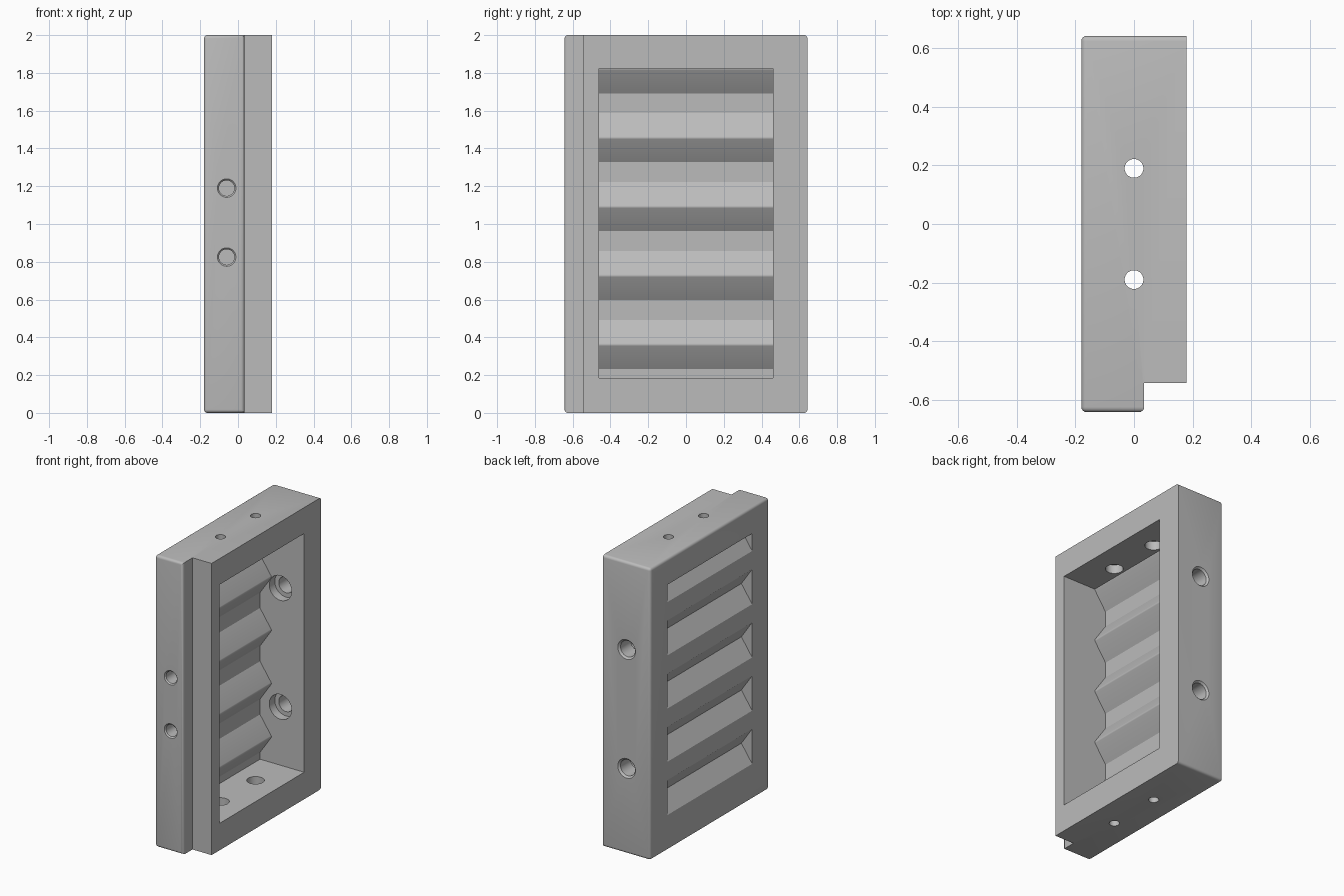
import bpy
import bmesh
from math import atan2, cos, sin, pi
from mathutils import Matrix, Vector

cube = bpy.data.objects.get("Cube")
if cube:
    bpy.data.objects.remove(cube, do_unlink=True)

grey = bpy.data.materials.new("plain grey")
grey.use_nodes = True
colour = (0.5, 0.5, 0.5, 1)
grey.diffuse_color = colour
grey.node_tree.nodes["Principled BSDF"].inputs["Base Color"].default_value = colour

# Overall sizes
X, Y, Z = 0.18, 0.643, 2.0
OPEN_Y, OPEN_LOW, OPEN_TOP = 0.46, 0.185, 1.822
STEP_X, STEP_Y = 0.035, -0.543
PITCH, HALF = 0.365, 0.13
SHEET_X, PEAK_X = -0.155, -0.066
RIDGES = [OPEN_TOP - PITCH * i for i in range(5)]


def make_object(name, bm):
    bmesh.ops.recalc_face_normals(bm, faces=bm.faces)
    mesh = bpy.data.meshes.new(name)
    bm.to_mesh(mesh)
    bm.free()
    mesh.materials.append(grey)
    ob = bpy.data.objects.new(name, mesh)
    bpy.context.collection.objects.link(ob)
    return ob


def prism(points, offset):
    """Closed outline swept along an offset vector."""
    bm = bmesh.new()
    face = bm.faces.new([bm.verts.new(p) for p in points])
    swept = bmesh.ops.extrude_face_region(bm, geom=[face])["geom"]
    verts = [g for g in swept if isinstance(g, bmesh.types.BMVert)]
    bmesh.ops.translate(bm, verts=verts, vec=offset)
    return bm


def cut(target, cutter):
    mod = target.modifiers.new("cut", "BOOLEAN")
    mod.operation, mod.solver, mod.object = "DIFFERENCE", "EXACT", cutter
    bpy.context.view_layer.objects.active = target
    bpy.ops.object.modifier_apply(modifier=mod.name)
    bpy.data.objects.remove(cutter, do_unlink=True)


def drill(target, start, end, r1, r2=None):
    """Round hole from start to end, tapered when r2 is given."""
    a, b = Vector(start), Vector(end)
    turn = (b - a).to_track_quat("Z", "Y").to_matrix().to_4x4()
    bm = bmesh.new()
    bmesh.ops.create_cone(bm, cap_ends=True, segments=40, radius1=r1,
                          radius2=r1 if r2 is None else r2, depth=(b - a).length,
                          matrix=Matrix.Translation((a + b) / 2) @ turn)
    cut(target, make_object("hole_cutter", bm))


# Body block with a rebate along one front edge
outline = [(-X, -Y), (STEP_X, -Y), (STEP_X, STEP_Y), (X, STEP_Y), (X, Y), (-X, Y)]
bm = prism([(x, y, 0) for x, y in outline], (0, 0, Z))


def rounded(edge):
    a, b = (v.co for v in edge.verts)
    inside = any(abs(v.y - STEP_Y) < 0.01 for v in (a, b))
    return not inside and not (a.x > 0.1 and b.x > 0.1)


bmesh.ops.bevel(bm, geom=[e for e in bm.edges if rounded(e)], offset=0.018,
                segments=4, profile=0.5, affect="EDGES", clamp_overlap=True)
body = make_object("louvred_frame", bm)

# Deep opening whose far wall follows the zigzag louvres
lean = atan2(PEAK_X - SHEET_X, HALF)
radius = 0.014
centre_x = PEAK_X - radius / cos(lean)
profile = [(X + 0.1, OPEN_LOW), (X + 0.1, OPEN_TOP)]
for i, z in enumerate(RIDGES):
    if i:
        profile.append((SHEET_X, z + HALF))
    for k in (3, 1, -1, -3):
        angle = lean * k / 3
        if i or k < 0:
            profile.append((centre_x + radius * cos(angle), z + radius * sin(angle)))
        elif k == 1:
            profile.append((centre_x + radius, z))
    profile.append((SHEET_X, z - HALF))
profile.append((SHEET_X, OPEN_LOW))
bm = prism([(x, -OPEN_Y, z) for x, z in profile], (0, 2 * OPEN_Y, 0))
cut(body, make_object("opening_cutter", bm))

# Outer louvre grooves, the top one being half height
slope = HALF / (PEAK_X - SHEET_X)
tip = PEAK_X - 0.032
mouth = -X - 0.05
for i, z in enumerate(RIDGES):
    half = (tip - mouth) * slope
    groove = [(tip, z), (mouth, z - half), (mouth, z + half if i else z)]
    bm = prism([(x, -OPEN_Y, h) for x, h in groove], (0, 2 * OPEN_Y, 0))
    cut(body, make_object("groove_cutter", bm))

# Screw holes through the top and bottom, counterbored inside
for y in (-0.19, 0.19):
    for outer, inner in ((Z, OPEN_TOP), (0, OPEN_LOW)):
        way = 1 if outer > inner else -1
        drill(body, (0, y, inner - way * 0.001), (0, y, outer + way * 0.05), 0.032)
        drill(body, (0, y, inner - way * 0.001), (0, y, inner + way * 0.06), 0.055)

# Counterbored holes through the back
for z in (0.585, 1.4):
    drill(body, (0, OPEN_Y - 0.001, z), (0, Y + 0.05, z), 0.055)
    drill(body, (0, OPEN_Y - 0.001, z), (0, OPEN_Y + 0.06, z), 0.085)
    drill(body, (0, Y - 0.012, z), (0, Y + 0.002, z), 0.055, 0.069)

# Blind holes in the front
for z in (0.825, 1.19):
    drill(body, (-0.06, -Y - 0.05, z), (-0.06, -Y + 0.1, z), 0.041)
    drill(body, (-0.06, -Y + 0.008, z), (-0.06, -Y - 0.002, z), 0.041, 0.051)

# Smooth the rounded edges and hole walls
bpy.ops.object.select_all(action="DESELECT")
body.select_set(True)
bpy.context.view_layer.objects.active = body
bpy.ops.object.shade_smooth_by_angle(angle=pi / 6)
